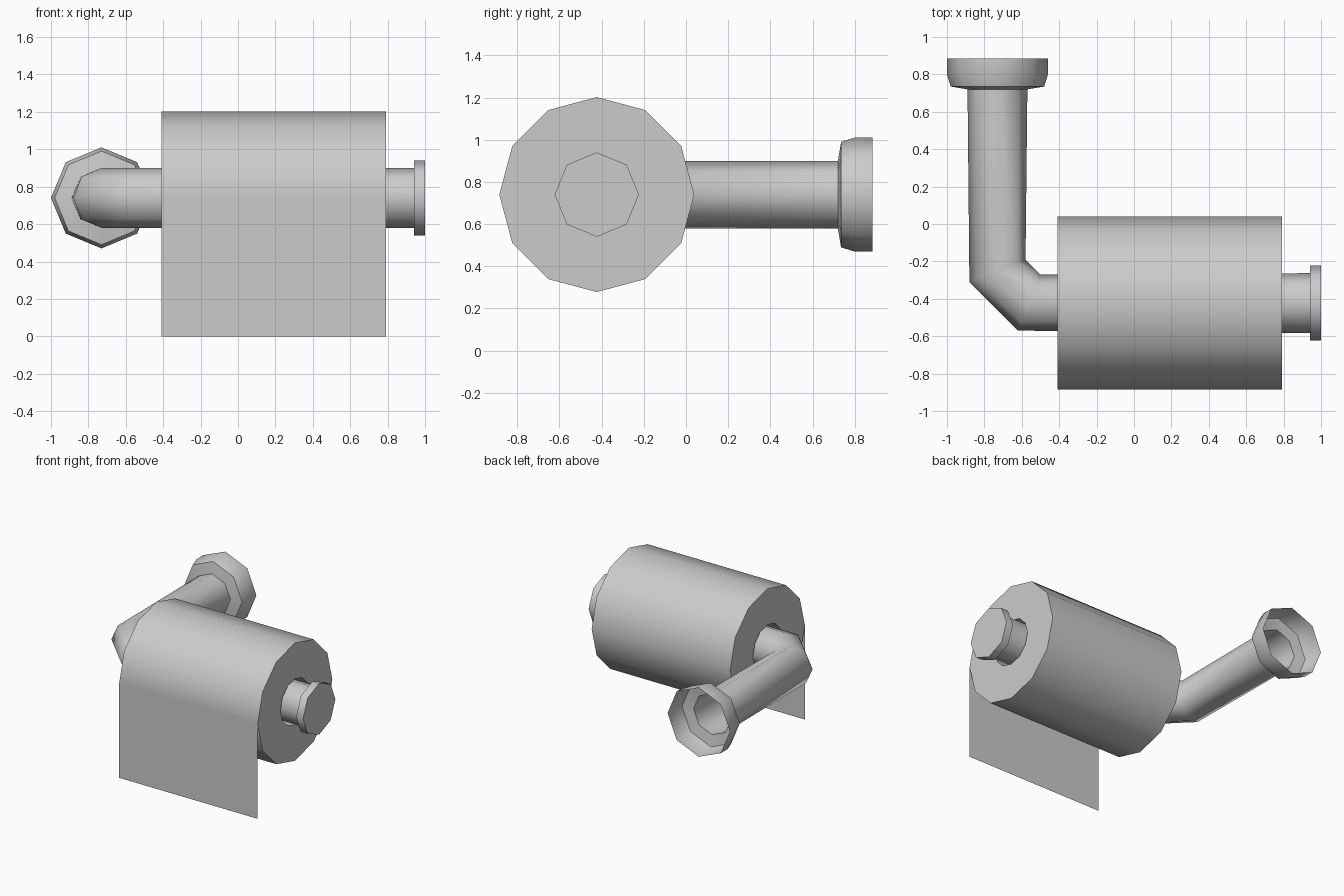
import bpy, bmesh, math
from mathutils import Vector

cube = bpy.data.objects.get("Cube")
if cube:
    bpy.data.objects.remove(cube, do_unlink=True)

grey = bpy.data.materials.new("light grey")
grey.use_nodes = True
grey.diffuse_color = (0.6, 0.6, 0.6, 1)
grey.node_tree.nodes["Principled BSDF"].inputs["Base Color"].default_value = grey.diffuse_color

AXIS_Z = 0.74    # height of the roll and pipe centre line
ROLL_Y = -0.423


def finish(name, bm, smooth=True):
    mesh = bpy.data.meshes.new(name)
    bm.to_mesh(mesh)
    bm.free()
    mesh.materials.append(grey)
    obj = bpy.data.objects.new(name, mesh)
    bpy.context.collection.objects.link(obj)
    if smooth:
        bpy.ops.object.select_all(action="DESELECT")
        obj.select_set(True)
        bpy.context.view_layer.objects.active = obj
        bpy.ops.object.shade_smooth_by_angle(angle=math.radians(50))
    return obj


def sweep(name, rings, sides, loop=False, cap_start=False):
    """Bridge rings given as (x, y, side vector x, side vector y, height radius)."""
    bm = bmesh.new()
    loops = []
    for x, y, hx, hy, rz in rings:
        ring = []
        for i in range(sides):
            a = math.tau * i / sides
            c = math.cos(a)
            ring.append(bm.verts.new((x + hx * c, y + hy * c, AXIS_Z + rz * math.sin(a))))
        loops.append(ring)
    pairs = list(zip(loops, loops[1:]))
    if loop:
        pairs.append((loops[-1], loops[0]))
    for r, s in pairs:
        for i in range(sides):
            j = (i + 1) % sides
            bm.faces.new((r[i], r[j], s[j], s[i]))
    if cap_start:
        bm.faces.new(loops[0])
    bmesh.ops.recalc_face_normals(bm, faces=bm.faces)
    return finish(name, bm)


def across_x(x, r):
    return (x, ROLL_Y, 0, r, r)


# Paper roll with a hole through its core
sweep("paper_roll", [across_x(-0.41, 0.462), across_x(0.79, 0.462),
                     across_x(0.79, 0.18), across_x(-0.41, 0.18)], 12, loop=True)

# Loose sheet hanging from the front of the roll
bm = bmesh.new()
front = ROLL_Y - 0.462
bm.faces.new([bm.verts.new(Vector((x, front, z)))
              for x, z in ((-0.41, 0), (0.79, 0), (0.79, AXIS_Z), (-0.41, AXIS_Z))])
finish("hanging_sheet", bm, smooth=False)

# Bent holder pipe, with the end stop at its free end
sweep("holder_pipe", [
    across_x(1.0, 0.2), across_x(0.94, 0.2), across_x(0.94, 0.16),
    (-0.56, -0.42, 0.06, 0.15, 0.16),
    (-0.73, -0.25, 0.15, 0.06, 0.16),
    (-0.73, 0.72, 0.16, 0, 0.16)], 8, cap_start=True)

# Open cup that meets the wall
sweep("wall_cup", [(-0.73, y, r, 0, r) for y, r in
                   ((0.72, 0.16), (0.735, 0.25), (0.80, 0.27), (0.885, 0.27))], 8)
